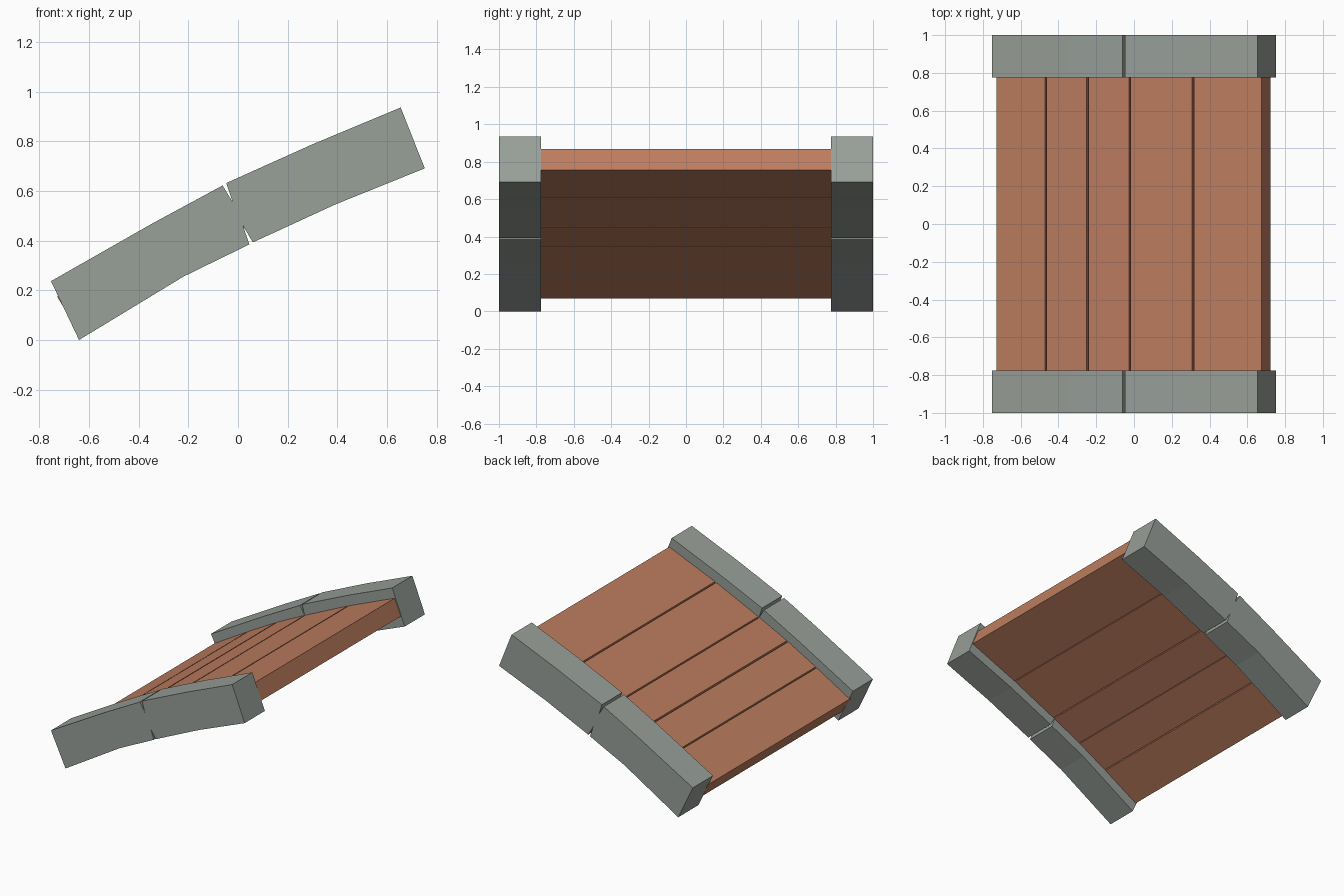
import bpy
import bmesh
from mathutils import Vector

if "Cube" in bpy.data.objects:
    bpy.data.objects.remove(bpy.data.objects["Cube"])


def material(name, rgb):
    m = bpy.data.materials.new(name)
    m.diffuse_color = (*rgb, 1.0)
    m.use_nodes = True
    m.node_tree.nodes["Principled BSDF"].inputs["Base Color"].default_value = m.diffuse_color
    return m


STONE = material("grey stone", (0.315, 0.348, 0.318))
WOOD = material("reddish wood", (0.51, 0.205, 0.115))


def extrude_profile(name, profile, y0, y1, mat):
    """Extrude a closed (x, z) profile along y."""
    bm = bmesh.new()
    face = bm.faces.new([bm.verts.new((x, y0, z)) for x, z in profile])
    res = bmesh.ops.extrude_face_region(bm, geom=[face])
    verts = [g for g in res["geom"] if isinstance(g, bmesh.types.BMVert)]
    bmesh.ops.translate(bm, verts=verts, vec=(0, y1 - y0, 0))
    bmesh.ops.recalc_face_normals(bm, faces=bm.faces)
    mesh = bpy.data.meshes.new(name)
    bm.to_mesh(mesh)
    bm.free()
    mesh.materials.append(mat)
    obj = bpy.data.objects.new(name, mesh)
    bpy.context.collection.objects.link(obj)
    return obj


# Side kerbs: two bent stones per side, touching in the middle with small notches
joint_top, joint_bottom = (-0.022, 0.556), (0.02, 0.46)
lower_stone = [(-0.753, 0.237), (-0.34, 0.472), (-0.062, 0.622),
               joint_top, joint_bottom,
               (0.046, 0.385), (-0.22, 0.255), (-0.64, 0.0)]
upper_stone = [(-0.047, 0.632), (0.3, 0.788), (0.655, 0.936),
               (0.752, 0.691), (0.395, 0.547), (0.06, 0.393),
               joint_bottom, joint_top]

for side, sign in (("front", -1), ("back", 1)):
    for part, profile in (("lower", lower_stone), ("upper", upper_stone)):
        extrude_profile(f"{side}_{part}_kerb", profile, sign * 0.776, sign * 1.0, STONE)

# Deck planks: flat boards laid end to end along the curved centre line
HALF_THICK, GAP = 0.062, 0.008
stops = [(-0.697, 0.122), (-0.437, 0.275), (-0.217, 0.398),
         (0.004, 0.507), (0.338, 0.662), (0.698, 0.812)]

for i, (a, b) in enumerate(zip(stops, stops[1:])):
    a, b = Vector(a), Vector(b)
    t = (b - a).normalized()
    n = Vector((-t.y, t.x)) * HALF_THICK
    if i > 0:
        a = a + t * GAP / 2
    if i < len(stops) - 2:
        b = b - t * GAP / 2
    extrude_profile(f"plank_{i + 1}", [a + n, b + n, b - n, a - n], -0.79, 0.79, WOOD)
